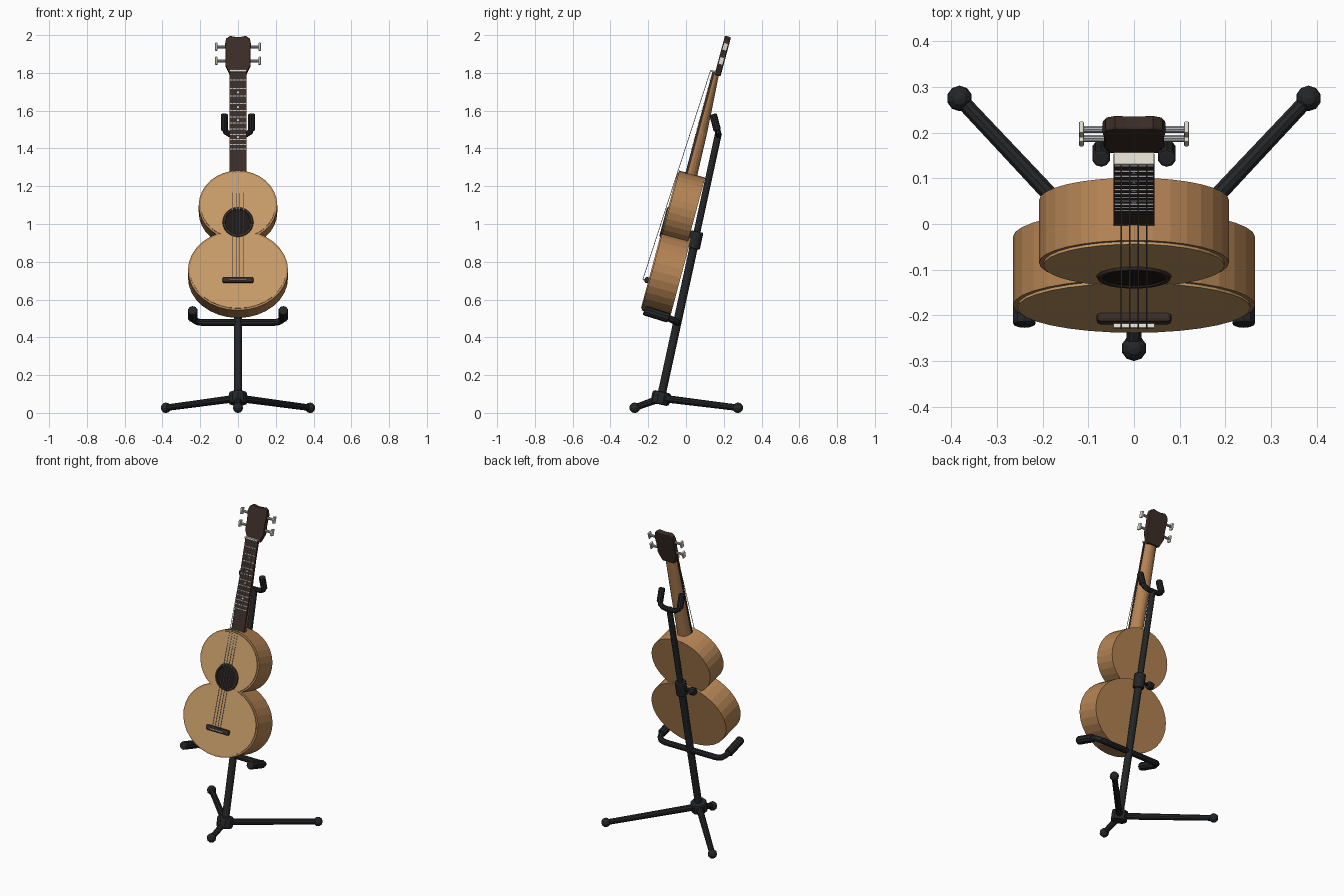
import bpy, bmesh
from math import radians, sin, cos, pi, tau
from mathutils import Matrix, Vector

if "Cube" in bpy.data.objects:
    bpy.data.objects.remove(bpy.data.objects["Cube"])


def material(name, rgb):
    m = bpy.data.materials.new(name)
    m.diffuse_color = (*rgb, 1)
    m.use_nodes = True
    m.node_tree.nodes["Principled BSDF"].inputs["Base Color"].default_value = m.diffuse_color
    return m


WOOD = material("side_wood", (0.46, 0.23, 0.09))
TOP = material("top_wood", (0.58, 0.34, 0.14))
DARK = material("dark_wood", (0.045, 0.026, 0.02))
BLACK = material("black_metal", (0.018, 0.019, 0.021))
HOLE = material("hole_black", (0.012, 0.01, 0.009))
IVORY = material("ivory", (0.75, 0.72, 0.62))
STEEL = material("steel", (0.45, 0.46, 0.48))

# Guitar frame: x across, y along the neck, z out of the front face
G = Matrix.Translation((0, -0.235, 0.543)) @ Matrix.Rotation(radians(75), 4, 'X')
I = Matrix.Identity(4)


def finish(name, bm, mat, frame=I, bevel=0):
    bmesh.ops.recalc_face_normals(bm, faces=bm.faces)
    if bevel:
        sharp = [e for e in bm.edges if e.calc_face_angle(0) > 0.9]
        bmesh.ops.bevel(bm, geom=sharp, offset=bevel, segments=2,
                        affect='EDGES', profile=0.5)
    bm.transform(frame)
    me = bpy.data.meshes.new(name)
    bm.to_mesh(me)
    bm.free()
    me.materials.append(mat)
    ob = bpy.data.objects.new(name, me)
    bpy.context.collection.objects.link(ob)
    return ob


def loft(name, rings, mat, frame=I, bevel=0):
    bm = bmesh.new()
    rows = [[bm.verts.new(p) for p in r] for r in rings]
    n = len(rows[0])
    for a, b in zip(rows, rows[1:]):
        for i in range(n):
            j = (i + 1) % n
            bm.faces.new((a[i], a[j], b[j], b[i]))
    bm.faces.new(rows[0])
    bm.faces.new(rows[-1])
    return finish(name, bm, mat, frame, bevel)


def prism(name, pts, h0, h1, mat, frame=G, bevel=0):
    return loft(name, [[(x, y, h) for x, y in pts] for h in (h0, h1)], mat, frame, bevel)


def ellipse(cy, rx, ry, n=32):
    return [(rx * cos(tau * i / n), cy + ry * sin(tau * i / n)) for i in range(n)]


def box(name, c, s, mat, frame=G, bevel=0):
    bm = bmesh.new()
    bmesh.ops.create_cube(bm, size=1, matrix=Matrix.Translation(c) @ Matrix.Diagonal((*s, 1)))
    return finish(name, bm, mat, frame, bevel)


def rod(name, a, b, r, mat, frame=I, n=10, r2=None, bevel=0):
    a, b = Vector(a), Vector(b)
    rot = (b - a).to_track_quat('Z', 'Y').to_matrix().to_4x4()
    bm = bmesh.new()
    bmesh.ops.create_cone(bm, cap_ends=True, segments=n, radius1=r, radius2=r2 or r,
                          depth=(b - a).length,
                          matrix=Matrix.Translation((a + b) / 2) @ rot)
    return finish(name, bm, mat, frame, bevel)


def ball(name, c, r, mat):
    bm = bmesh.new()
    bmesh.ops.create_uvsphere(bm, u_segments=10, v_segments=6, radius=r,
                              matrix=Matrix.Translation(c))
    return finish(name, bm, mat)


def tube(name, pts, r, mat, n=10):
    """Round tube swept along a list of points."""
    P = [Vector(p) for p in pts]
    rings, q = [], None
    for i, p in enumerate(P):
        t = (P[min(i + 1, len(P) - 1)] - P[max(i - 1, 0)]).normalized()
        if q is None:
            u = t.orthogonal().normalized()
        else:
            u = q.rotation_difference(t) @ u
        q, w = t, t.cross(u)
        rings.append([p + r * (cos(tau * k / n) * u + sin(tau * k / n) * w) for k in range(n)])
    return loft(name, rings, mat)


# Body: two overlapping bouts with inset top plates
for part, cy, rx, ry, back, lift in (("lower", 0.22, 0.265, 0.22, -0.155, 0),
                                     ("upper", 0.576, 0.208, 0.19, -0.143, -0.001)):
    prism(part + "_bout", ellipse(cy, rx, ry), back, lift, WOOD)
    prism(part + "_top_plate", ellipse(cy, rx - 0.01, ry - 0.01), -0.01, 0.006 + lift, TOP)

# Sound hole with raised ring
prism("sound_hole", ellipse(0.482, 0.07, 0.07, 24), 0, 0.008, HOLE)
loop = [(r, h) for r, h in ((0.066, 0.005), (0.069, 0.011), (0.079, 0.011), (0.082, 0.005))]
bm = bmesh.new()
rows = [[bm.verts.new((r * cos(tau * i / 24), 0.482 + r * sin(tau * i / 24), h))
         for i in range(24)] for r, h in loop]
for k in range(4):
    a, b = rows[k], rows[(k + 1) % 4]
    for i in range(24):
        bm.faces.new((a[i], a[(i + 1) % 24], b[(i + 1) % 24], b[i]))
finish("rosette", bm, DARK, G)

# Bridge and saddle
box("bridge", (0, 0.162, 0.014), (0.164, 0.032, 0.024), DARK, bevel=0.009)
box("saddle", (0, 0.16, 0.029), (0.09, 0.007, 0.012), IVORY)

# Neck with rounded back, fretboard, nut and frets
neck = []
for y, hw, d in ((0.70, 0.044, 0.055), (1.0, 0.043, 0.045), (1.322, 0.041, 0.025)):
    neck.append([(hw * cos(pi * i / 10), y, -0.047 - d * sin(pi * i / 10)) for i in range(11)])
loft("neck", neck, WOOD, G)
box("fretboard", (0, 1.015, -0.042), (0.09, 0.61, 0.013), DARK)
box("nut", (0, 1.32, -0.038), (0.088, 0.01, 0.028), IVORY)
for n in range(1, 13):
    y = 1.318 - 0.85 * (1 - 2 ** (-n / 12))
    box(f"fret_{n}", (0, y, -0.035), (0.086, 0.005, 0.005), STEEL)
for n in (3, 5, 7, 10):
    y = 1.318 - 0.85 * (1 - 2 ** (-(n - 0.5) / 12))
    rod(f"fret_dot_{n}", (0, y, -0.038), (0, y, -0.0345), 0.006, IVORY, G)

# Headstock
half = [(0.042, 1.305), (0.055, 1.333), (0.067, 1.36), (0.065, 1.42), (0.069, 1.475),
        (0.062, 1.505), (0.042, 1.519), (0.015, 1.514)]
prism("headstock", half + [(-x, y) for x, y in reversed(half)], -0.083, -0.05, DARK, bevel=0.006)

# Tuning pegs
for side in (-1, 1):
    for k, y in enumerate((1.385, 1.462)):
        tag = f"{'left' if side < 0 else 'right'}_{k}"
        rod("peg_shaft_" + tag, (side * 0.055, y, -0.066), (side * 0.112, y, -0.066), 0.008, STEEL, G)
        box("peg_button_" + tag, (side * 0.115, y, -0.066), (0.011, 0.042, 0.026), IVORY, bevel=0.003)

# Strings
for k, x in enumerate((-0.028, -0.0095, 0.0095, 0.028)):
    rod(f"string_{k}", (x, 0.158, 0.036), (x, 1.322, -0.024), 0.0017, STEEL, G, n=6)

# Stand pole, clutch and side knob
foot, head = Vector((0, -0.135, 0.07)), Vector((0, 0.172, 1.48))


def on_pole(z):
    return foot.lerp(head, (z - foot.z) / (head.z - foot.z))


rod("lower_pole", foot, on_pole(0.92), 0.022, BLACK, n=12)
rod("upper_pole", on_pole(0.9), head, 0.018, BLACK, n=12)
rod("pole_clutch", on_pole(0.87), on_pole(0.96), 0.034, BLACK, n=12, bevel=0.006)
c = on_pole(0.915)
rod("clutch_screw", c, c + Vector((-0.075, 0, 0)), 0.009, BLACK)
rod("clutch_knob", c + Vector((-0.065, 0, 0)), c + Vector((-0.1, 0, 0)), 0.024, BLACK, bevel=0.006)

# Tripod base
rod("tripod_hub", on_pole(0.045), on_pole(0.112), 0.05, BLACK, n=10, bevel=0.012)
for name, end in (("front", (0, -0.272, 0.027)), ("left", (-0.382, 0.275, 0.027)),
                  ("right", (0.382, 0.275, 0.027))):
    rod(name + "_leg", (0, -0.132, 0.078), end, 0.02, BLACK, r2=0.017)
    ball(name + "_foot", end, 0.028, BLACK)

# Lower cradle with padded arms
arm = [(0.24, -0.2, 0.535), (0.24, -0.1, 0.505), (0.232, -0.07, 0.492),
       (0.215, -0.052, 0.482), (0.185, -0.046, 0.478)]
tube("cradle_bar", arm + [(-x, y, z) for x, y, z in reversed(arm)], 0.018, BLACK)
for side, tag in ((-1, "left"), (1, "right")):
    rod(tag + "_cradle_pad", (side * 0.24, -0.09, 0.502), (side * 0.24, -0.222, 0.543),
        0.026, BLACK, bevel=0.008)

# Upper neck yoke with padded prongs
prong = [(0.072, 0.146, 1.57), (0.072, 0.162, 1.51), (0.064, 0.169, 1.487),
         (0.045, 0.172, 1.475), (0.02, 0.173, 1.472)]
tube("neck_yoke", prong + [(-x, y, z) for x, y, z in reversed(prong)], 0.016, BLACK)
for side, tag in ((-1, "left"), (1, "right")):
    rod(tag + "_yoke_pad", (side * 0.072, 0.166, 1.495), (side * 0.072, 0.143, 1.582),
        0.02, BLACK, bevel=0.006)
